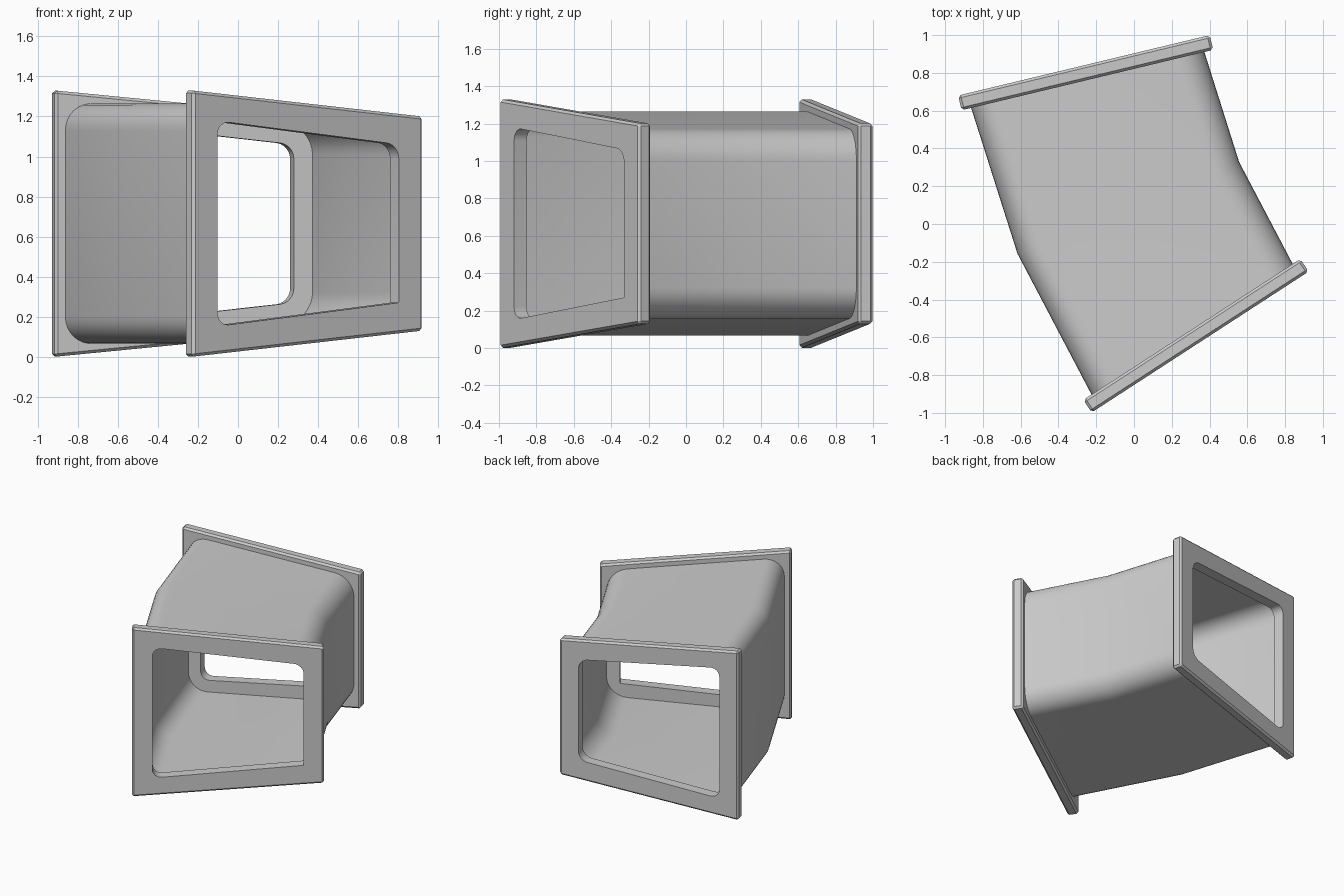
import bpy, bmesh, math
from mathutils import Vector

if "Cube" in bpy.data.objects:
    bpy.data.objects.remove(bpy.data.objects["Cube"])

MID_Z = 0.665


def rounded_trapezoid(half_w, left_h, right_h, radii, seg=6):
    """Corner-grouped 2D points: bottom left, bottom right, top right, top left."""
    pts = [Vector(p) for p in ((-half_w, -left_h), (half_w, -right_h),
                               (half_w, right_h), (-half_w, left_h))]
    groups = []
    for i, p in enumerate(pts):
        r = radii[i]
        a = p + (pts[i - 1] - p).normalized() * r
        b = p + (pts[(i + 1) % 4] - p).normalized() * r
        ca, cb = a.lerp(p, 0.552), b.lerp(p, 0.552)
        arc = []
        for k in range(seg + 1):
            t = k / seg
            s = 1 - t
            arc.append(a * s**3 + ca * 3 * s * s * t + cb * 3 * s * t * t + b * t**3)
        groups.append(arc)
    return groups


def place(p, centre, angle, w=0.0):
    """Put a 2D point on an upright plane turned by angle, moved w along its normal."""
    a = math.radians(angle)
    return Vector((centre[0] + p[0] * math.cos(a) + w * math.sin(a),
                   centre[1] + p[0] * math.sin(a) - w * math.cos(a),
                   MID_Z + p[1]))


def finish(bm, name):
    bmesh.ops.recalc_face_normals(bm, faces=bm.faces[:])
    mesh = bpy.data.meshes.new(name)
    bm.to_mesh(mesh)
    bm.free()
    ob = bpy.data.objects.new(name, mesh)
    bpy.context.collection.objects.link(ob)
    bpy.ops.object.select_all(action='DESELECT')
    ob.select_set(True)
    bpy.context.view_layer.objects.active = ob
    bpy.ops.object.shade_smooth_by_angle(angle=math.radians(30))


def flange(name, centre, angle, depth, radii):
    """Tapered rectangular frame with a rounded opening and chamfered outer edges."""
    outer = [(-0.685, -0.665), (0.685, -0.535), (0.685, 0.535), (-0.685, 0.665)]
    hole = rounded_trapezoid(0.54, 0.513, 0.395, radii)
    bm = bmesh.new()
    rims, holes = [], []
    for w in (0, depth):
        rim = [bm.verts.new(place(p, centre, angle, w)) for p in outer]
        ring = [[bm.verts.new(place(p, centre, angle, w)) for p in g] for g in hole]
        for i in range(4):
            j = (i + 1) % 4
            for a, b in zip(ring[i], ring[i][1:]):
                bm.faces.new((rim[i], a, b))
            bm.faces.new((rim[i], ring[i][-1], ring[j][0], rim[j]))
        rims.append(rim)
        holes.append([v for g in ring for v in g])
    for front, back in (rims, holes):
        for i in range(len(front)):
            j = (i + 1) % len(front)
            bm.faces.new((front[i], front[j], back[j], back[i]))
    rim_verts = set(rims[0] + rims[1])
    edges = [e for e in bm.edges if all(v in rim_verts for v in e.verts)]
    bmesh.ops.recalc_face_normals(bm, faces=bm.faces[:])
    bmesh.ops.bevel(bm, geom=edges, offset=0.014, segments=1, affect='EDGES')
    finish(bm, name)


# End frames
flange("front_flange", (0.35, -0.625), 33, -0.08, (0.07, 0.004, 0.07, 0.07))
flange("back_flange", (-0.265, 0.84), 13.5, 0.08, (0.07, 0.07, 0.07, 0.07))

# Bent thin-walled duct between the frames
section = [p for g in rounded_trapezoid(0.635, 0.613, 0.492, (0.15,) * 4, 8) for p in g]
bm = bmesh.new()
rings = [[bm.verts.new(place(p, c, a)) for p in section]
         for c, a in (((0.317, -0.575), 33), ((-0.03, 0.085), 22.5), ((-0.251, 0.782), 13.5))]
for r0, r1 in zip(rings, rings[1:]):
    for i in range(len(section)):
        j = (i + 1) % len(section)
        bm.faces.new((r0[i], r0[j], r1[j], r1[i]))
finish(bm, "duct_body")
